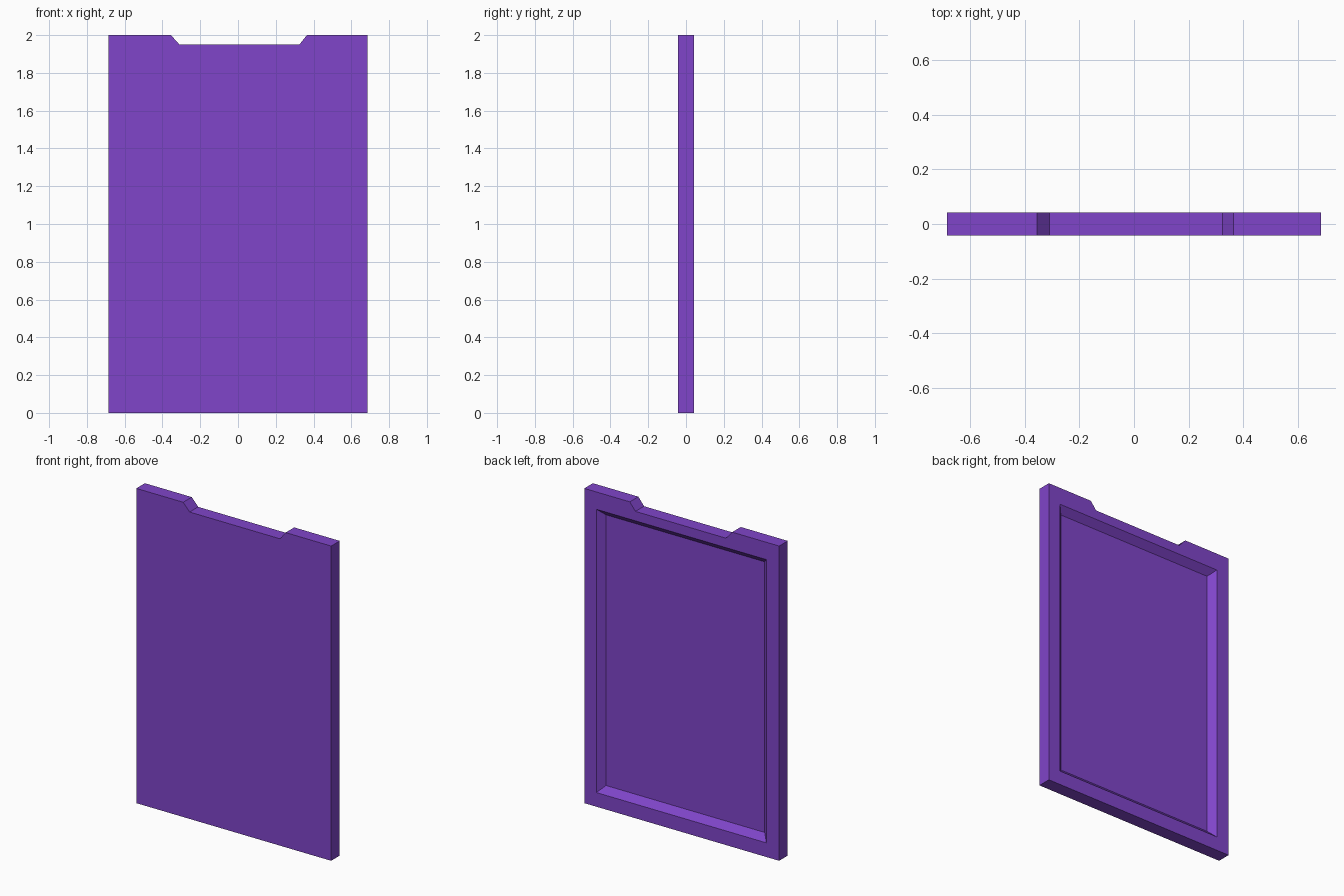
import bpy, bmesh

if "Cube" in bpy.data.objects:
    bpy.data.objects.remove(bpy.data.objects["Cube"])

HALF_T = 0.043   # half of the panel thickness
DEPTH = 0.04     # recess depth, equal to the inset of its sloped walls


def loft(name, front, y0, back, y1):
    """Closed solid between two matching (x, z) outlines."""
    bm = bmesh.new()
    a = [bm.verts.new((x, y0, z)) for x, z in front]
    b = [bm.verts.new((x, y1, z)) for x, z in back]
    bm.faces.new(a)
    bm.faces.new(b[::-1])
    n = len(a)
    for i in range(n):
        j = (i + 1) % n
        bm.faces.new((a[j], a[i], b[i], b[j]))
    bmesh.ops.recalc_face_normals(bm, faces=bm.faces)
    mesh = bpy.data.meshes.new(name)
    bm.to_mesh(mesh)
    bm.free()
    obj = bpy.data.objects.new(name, mesh)
    bpy.context.collection.objects.link(obj)
    return obj


def recess_outline(inset):
    x0, x1, z0, z1 = -0.595 + inset, 0.60 - inset, 0.09 + inset, 1.89 - inset
    return [(x0, z0), (x1, z0), (x1, z1), (x0, z1)]


# Panel with a shallow notch in the top edge
outline = [(-0.685, 0), (0.685, 0), (0.685, 2), (0.365, 2),
           (0.325, 1.95), (-0.31, 1.95), (-0.355, 2), (-0.685, 2)]
panel = loft("door_panel", outline, -HALF_T, outline, HALF_T)

# Sloped recess in the back, cut with a tapered block
cutter = loft("recess_cutter", recess_outline(DEPTH), HALF_T - DEPTH,
              recess_outline(-DEPTH), HALF_T + DEPTH)
cutter.hide_render = True
mod = panel.modifiers.new("back_recess", 'BOOLEAN')
mod.operation = 'DIFFERENCE'
mod.solver = 'EXACT'
mod.object = cutter
bpy.context.view_layer.objects.active = panel
bpy.ops.object.modifier_apply(modifier=mod.name)
bpy.data.objects.remove(cutter)

# Purple paint
paint = bpy.data.materials.new("purple_paint")
paint.diffuse_color = (0.214, 0.059, 0.586, 1)
paint.use_nodes = True
paint.node_tree.nodes["Principled BSDF"].inputs["Base Color"].default_value = paint.diffuse_color
panel.data.materials.clear()
panel.data.materials.append(paint)
